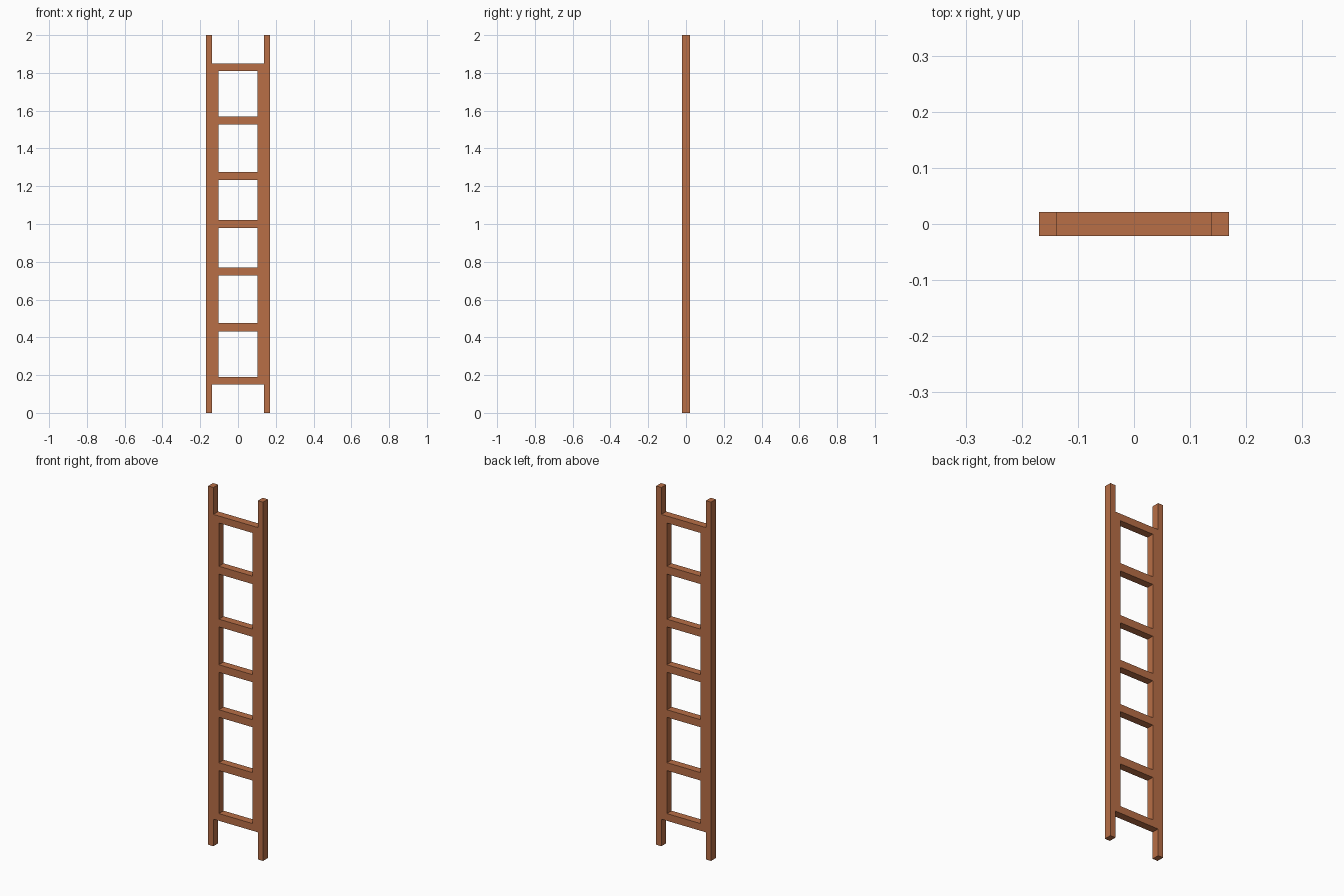
import bpy, bmesh

if "Cube" in bpy.data.objects:
    bpy.data.objects.remove(bpy.data.objects["Cube"])

HALF_DEPTH = 0.021
# Column cuts: slim upright | inner thickening | opening | inner thickening | slim upright
XS = [-0.169, -0.137, -0.103, 0.103, 0.137, 0.169]
# Bottom and top of each rung
RUNGS = [(0.151, 0.191), (0.431, 0.475), (0.728, 0.770), (0.979, 1.021),
         (1.232, 1.275), (1.526, 1.570), (1.811, 1.850)]
ZS = [0.0] + [z for rung in RUNGS for z in rung] + [2.0]

wood = bpy.data.materials.new("brown_wood")
wood.diffuse_color = (0.479, 0.156, 0.061, 1.0)
wood.use_nodes = True
wood.node_tree.nodes["Principled BSDF"].inputs["Base Color"].default_value = wood.diffuse_color


def is_solid(col, row):
    """Uprights run full height, thickening between end rungs, rungs on odd rows."""
    if col in (0, 4):
        return True
    if row in (0, len(ZS) - 2):
        return False
    return col in (1, 3) or row % 2 == 1


# Flat ladder outline with its openings, made as a grid of quads
bm = bmesh.new()
for col in range(len(XS) - 1):
    for row in range(len(ZS) - 1):
        if is_solid(col, row):
            x0, x1, z0, z1 = XS[col], XS[col + 1], ZS[row], ZS[row + 1]
            corners = [(x0, z0), (x1, z0), (x1, z1), (x0, z1)]
            bm.faces.new([bm.verts.new((x, -HALF_DEPTH, z)) for x, z in corners])
bmesh.ops.remove_doubles(bm, verts=bm.verts, dist=0.0001)

# Give the outline its thickness as one solid flush frame
result = bmesh.ops.extrude_face_region(bm, geom=bm.faces[:], use_keep_orig=True)
back = [g for g in result["geom"] if isinstance(g, bmesh.types.BMVert)]
bmesh.ops.translate(bm, verts=back, vec=(0, 2 * HALF_DEPTH, 0))
bmesh.ops.recalc_face_normals(bm, faces=bm.faces)

mesh = bpy.data.meshes.new("ladder_frame")
bm.to_mesh(mesh)
bm.free()
mesh.materials.append(wood)
ladder = bpy.data.objects.new("ladder_frame", mesh)
bpy.context.collection.objects.link(ladder)
